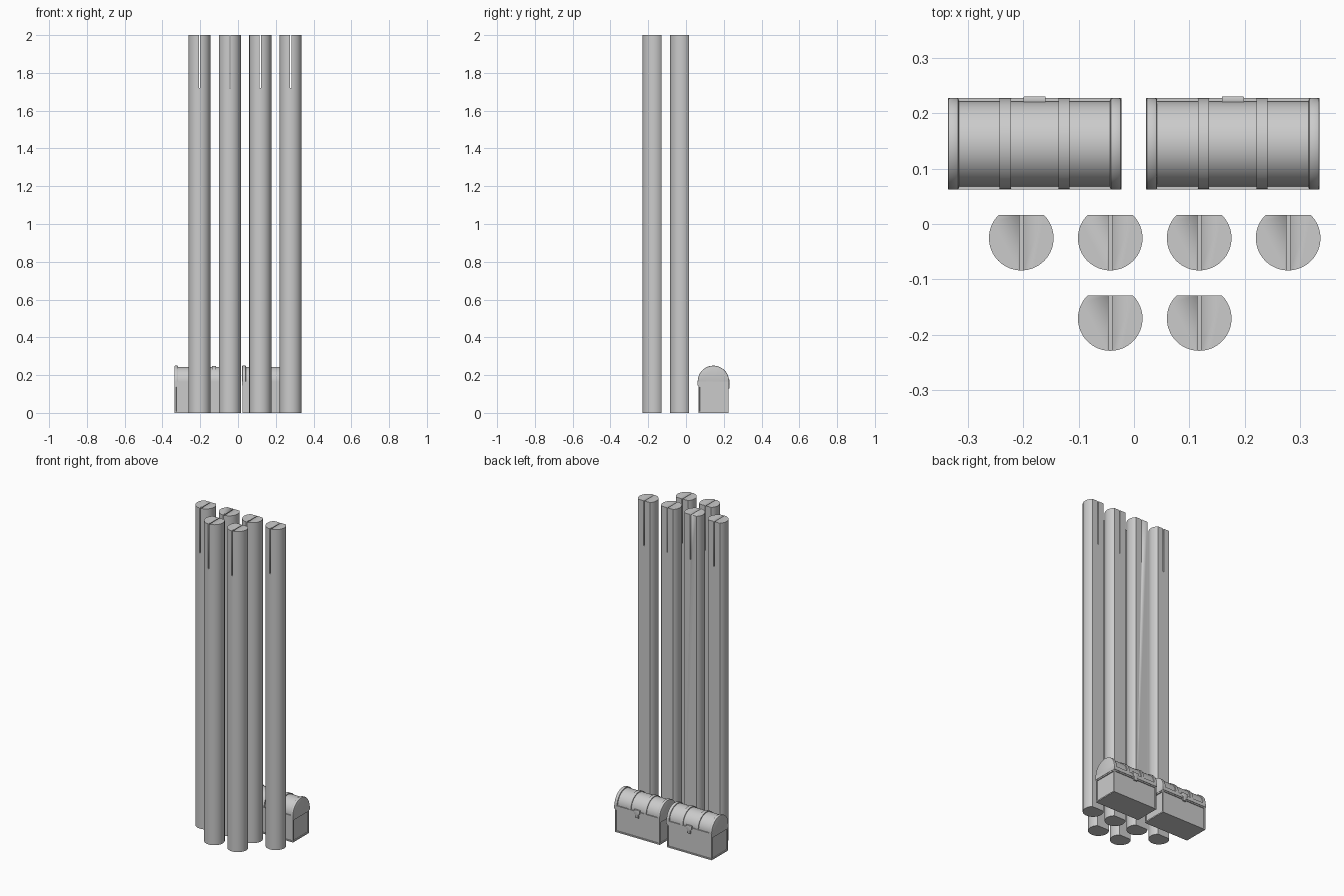
import bpy, bmesh, math

if "Cube" in bpy.data.objects:
    bpy.data.objects.remove(bpy.data.objects["Cube"])

grey = bpy.data.materials.new("plain grey")
grey.diffuse_color = (0.6, 0.6, 0.6, 1)
grey.use_nodes = True
grey.node_tree.nodes["Principled BSDF"].inputs["Base Color"].default_value = grey.diffuse_color


def prism(name, profile, axis, start, end, bevel=0.0):
    """Extrude a closed 2D profile: (x, y) along z, (y, z) along x or (x, z) along y."""
    place = {'z': lambda p, t: (p[0], p[1], t),
             'x': lambda p, t: (t, p[0], p[1]),
             'y': lambda p, t: (p[0], t, p[1])}[axis]
    bm = bmesh.new()
    a = [bm.verts.new(place(p, start)) for p in profile]
    b = [bm.verts.new(place(p, end)) for p in profile]
    bm.faces.new(a)
    bm.faces.new(b[::-1])
    n = len(a)
    for i in range(n):
        bm.faces.new((a[i], b[i], b[(i + 1) % n], a[(i + 1) % n]))
    bmesh.ops.recalc_face_normals(bm, faces=bm.faces)
    if bevel:
        caps = [e for e in bm.edges if len({len(f.verts) for f in e.link_faces}) > 1]
        bmesh.ops.bevel(bm, geom=caps, offset=bevel, segments=2, profile=0.5, affect='EDGES')
    return finish(name, bm)


def finish(name, bm):
    me = bpy.data.meshes.new(name)
    bm.to_mesh(me)
    bm.free()
    me.materials.append(grey)
    ob = bpy.data.objects.new(name, me)
    bpy.context.collection.objects.link(ob)
    bpy.ops.object.select_all(action='DESELECT')
    ob.select_set(True)
    bpy.context.view_layer.objects.active = ob
    bpy.ops.object.shade_smooth_by_angle(angle=math.radians(30))
    return ob


def box(name, x0, x1, y0, y1, z0, z1):
    return prism(name, [(x0, y0), (x1, y0), (x1, y1), (x0, y1)], 'z', z0, z1)


# Posts: round with one flat back, and a thin slot sawn into the top
R, FLAT = 0.0585, 0.042


def post(x, y):
    start = math.asin(FLAT / R)
    sweep = math.pi + 2 * start
    prof = [(x + R * math.cos(math.pi - start + sweep * i / 48),
             y + R * math.sin(math.pi - start + sweep * i / 48)) for i in range(49)]
    ob = prism("post", prof, 'z', 0, 2)
    cutter = box("slot_cutter", x - 0.003, x + 0.003, y - 0.1, y + 0.1, 1.72, 2.1)
    cutter.hide_render = True
    cutter.hide_set(True)
    mod = ob.modifiers.new("slot", 'BOOLEAN')
    mod.operation = 'DIFFERENCE'
    mod.solver = 'EXACT'
    mod.object = cutter


for px in (-0.204, -0.043, 0.118, 0.279):
    post(px, -0.0255)
for px in (-0.043, 0.118):
    post(px, -0.171)

# Chests
CY, HALF, SEAM, SPRING = 0.145, 0.083, 0.145, 0.167


def arch(r, base):
    pts = [(CY + r * math.cos(math.pi * i / 28), SPRING + r * math.sin(math.pi * i / 28))
           for i in range(29)]
    return pts + [(CY - r, base), (CY + r, base)]


def chest(cx):
    # body with a recessed panel on each side
    hx, hy = 0.155, HALF - 0.003
    bm = bmesh.new()
    bmesh.ops.create_cube(bm, size=1)
    for v in bm.verts:
        v.co = (cx + v.co.x * 2 * hx, CY + v.co.y * 2 * hy, (v.co.z + 0.5) * SEAM)
    sides = [f for f in bm.faces if abs(f.normal.z) < 0.5]
    bmesh.ops.inset_individual(bm, faces=sides, thickness=0.011)
    bmesh.ops.inset_individual(bm, faces=sides, thickness=0.0005, depth=-0.005)
    finish("chest_body", bm)

    # rim under the lid
    box("lid_rim", cx - 0.157, cx + 0.157, CY - HALF, CY + HALF, SEAM, SPRING)

    # arched lid and its raised bands
    prism("lid", arch(HALF - 0.006, SPRING - 0.004), 'x', cx - 0.151, cx + 0.151)
    for side in (-1, 1):
        prism("lid_end_band", arch(HALF, SPRING - 0.01), 'x',
              cx + side * 0.157, cx + side * 0.137, 0.004)
        prism("lid_middle_band", arch(HALF - 0.001, SPRING - 0.01), 'x',
              cx + side * 0.063, cx + side * 0.043)

    # hasp on the back: wide plate with a narrower tongue below
    hx = cx
    outline = [(-0.02, 0.178), (-0.02, 0.155), (-0.011, 0.149), (-0.011, 0.128),
               (0.011, 0.128), (0.011, 0.149), (0.02, 0.155), (0.02, 0.178)]
    prism("hasp", [(hx + a, b) for a, b in outline], 'y', CY + HALF - 0.008, CY + HALF + 0.003, 0.002)


for chest_x in (-0.18, 0.179):
    chest(chest_x)
